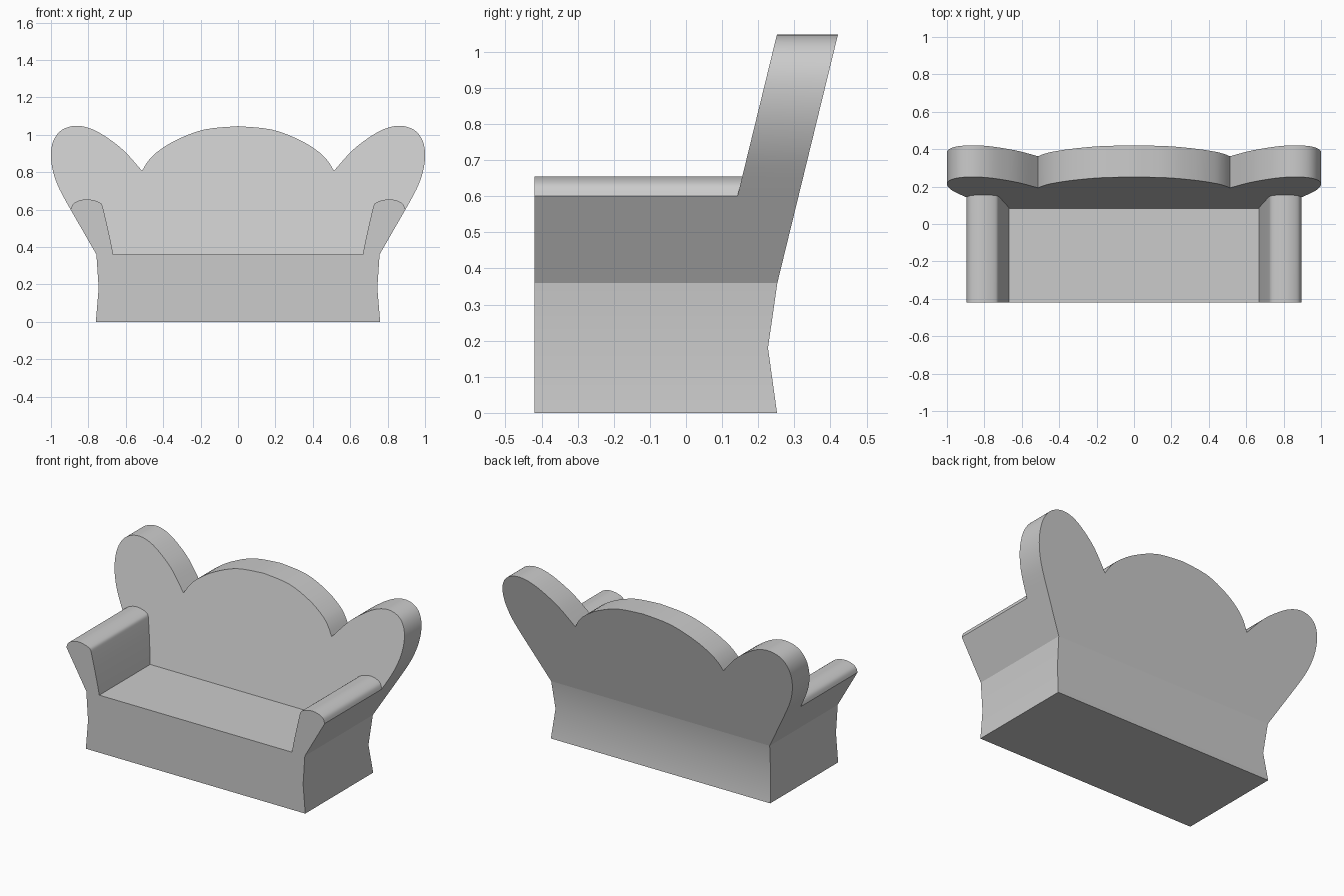
import bpy
import bmesh
import math

cube = bpy.data.objects.get("Cube")
if cube:
    bpy.data.objects.remove(cube, do_unlink=True)

SEAT_Z = 0.36
FRONT_Y = -0.42
SLOPE = 0.244          # backward lean of the backrest

fabric = bpy.data.materials.new("grey fabric")
fabric.use_nodes = True
colour = (0.6, 0.6, 0.6, 1)
fabric.diffuse_color = colour
fabric.node_tree.nodes["Principled BSDF"].inputs["Base Color"].default_value = colour


def lean(y, z):
    """Depth of a leaning plane that passes y at seat height."""
    return y + SLOPE * (z - SEAT_Z)


def make_object(name, bm, smooth=True):
    bmesh.ops.recalc_face_normals(bm, faces=bm.faces[:])
    mesh = bpy.data.meshes.new(name)
    bm.to_mesh(mesh)
    bm.free()
    mesh.materials.append(fabric)
    obj = bpy.data.objects.new(name, mesh)
    bpy.context.collection.objects.link(obj)
    if smooth:
        bpy.ops.object.select_all(action='DESELECT')
        obj.select_set(True)
        bpy.context.view_layer.objects.active = obj
        bpy.ops.object.shade_smooth_by_angle(angle=math.radians(30))
    return obj


def extrude_outline(name, outline, front, back):
    """Span an x-z outline between two depth functions of z."""
    bm = bmesh.new()
    rings = [[bm.verts.new((x, depth(z), z)) for x, z in outline]
             for depth in (front, back)]
    for ring in rings:
        bm.faces.new(ring)
    a, b = rings
    for i in range(len(outline)):
        j = (i + 1) % len(outline)
        bm.faces.new((a[i], a[j], b[j], b[i]))
    return make_object(name, bm)


def smooth_curve(points, steps=4):
    """Catmull-Rom curve through the points."""
    p = [points[0]] + points + [points[-1]]
    out = []
    for i in range(1, len(p) - 2):
        for s in range(steps):
            t = s / steps
            out.append(tuple(
                0.5 * (2 * b + (c - a) * t + (2 * a - 5 * b + 4 * c - d) * t ** 2
                       + (3 * b - a - 3 * c + d) * t ** 3)
                for a, b, c, d in zip(*p[i - 1:i + 3])))
    return out + [points[-1]]


# Base: stacked rectangles with a pinched waist
bm = bmesh.new()
rings = []
for z, half, rear in ((0, 0.76, 0.252), (0.18, 0.745, 0.227), (SEAT_Z, 0.757, 0.253)):
    rings.append([bm.verts.new(c) for c in ((-half, FRONT_Y, z), (half, FRONT_Y, z),
                                            (half, rear, z), (-half, rear, z))])
for low, high in zip(rings, rings[1:]):
    for i in range(4):
        j = (i + 1) % 4
        bm.faces.new((low[i], low[j], high[j], high[i]))
bm.faces.new(rings[0])
bm.faces.new(rings[-1])
make_object("seat_base", bm)

# Backrest: flared wings and a central arch, mirrored about x = 0
wing = smooth_curve([(0.895, 0.60), (0.955, 0.71), (0.988, 0.80), (1.0, 0.88),
                     (0.993, 0.95), (0.965, 1.005), (0.92, 1.037), (0.855, 1.048),
                     (0.78, 1.03), (0.70, 0.985), (0.61, 0.915), (0.513, 0.807)])
arch = smooth_curve([(0.513, 0.807), (0.48, 0.86), (0.43, 0.91), (0.33, 0.972),
                     (0.18, 1.028), (0, 1.046)])
half = [(0.757, SEAT_Z)] + wing + arch[1:]
outline = half + [(-x, z) for x, z in reversed(half[:-1])]
extrude_outline("backrest", outline,
                lambda z: lean(0.084, z), lambda z: lean(0.253, z))

# Armrests: flared sides with a rounded top
top = smooth_curve([(0.895, 0.60), (0.882, 0.63), (0.85, 0.648), (0.81, 0.655),
                    (0.765, 0.648), (0.732, 0.633), (0.722, 0.61)])
arm = [(0.757, SEAT_Z)] + top + [(0.703, 0.53), (0.683, 0.44), (0.667, SEAT_Z)]
for side, name in ((1, "left_armrest"), (-1, "right_armrest")):
    extrude_outline(name, [(side * x, z) for x, z in arm],
                    lambda z: FRONT_Y, lambda z: lean(0.084, z))
